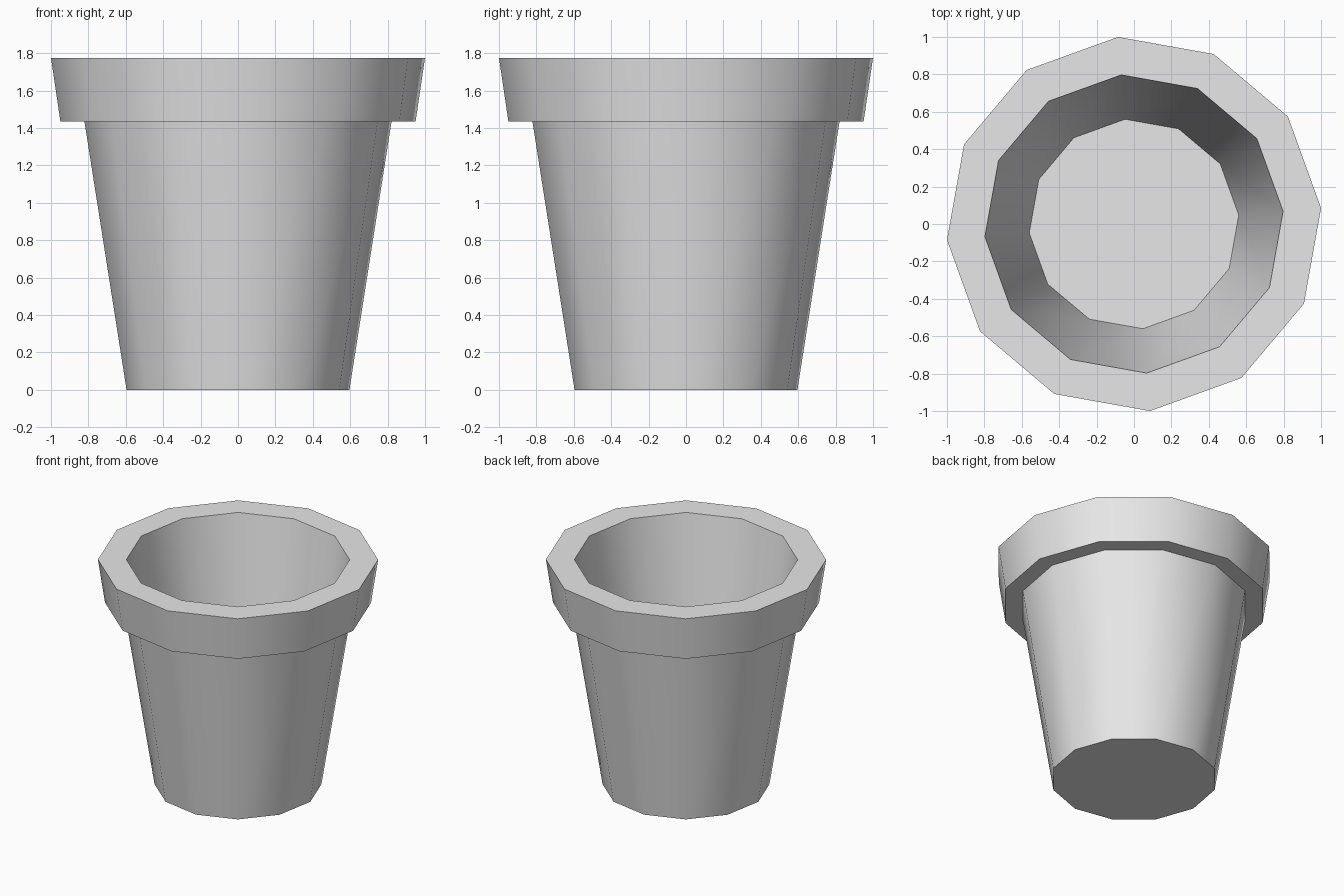
import bpy, bmesh, math

cube = bpy.data.objects.get("Cube")
if cube:
    bpy.data.objects.remove(cube, do_unlink=True)

SIDES = 12
TURN = math.radians(4.87)

# One plain grey for the whole pot
grey = bpy.data.materials.new("plain_grey")
grey.use_nodes = True
colour = (0.8, 0.8, 0.8, 1)
grey.diffuse_color = colour
grey.node_tree.nodes["Principled BSDF"].inputs["Base Color"].default_value = colour


def lathe(name, profile):
    """Closed twelve-sided shell from (radius, height) rings, capped at both ends."""
    bm = bmesh.new()
    rings = []
    for r, z in profile:
        angles = [TURN + math.tau * i / SIDES for i in range(SIDES)]
        rings.append([bm.verts.new((r * math.cos(a), r * math.sin(a), z)) for a in angles])
    for low, high in zip(rings, rings[1:]):
        for i in range(SIDES):
            j = (i + 1) % SIDES
            bm.faces.new((low[i], low[j], high[j], high[i]))
    bm.faces.new(rings[0][::-1])
    bm.faces.new(rings[-1])
    bmesh.ops.recalc_face_normals(bm, faces=bm.faces)
    mesh = bpy.data.meshes.new(name)
    bm.to_mesh(mesh)
    bm.free()
    mesh.materials.append(grey)
    obj = bpy.data.objects.new(name, mesh)
    bpy.context.collection.objects.link(obj)
    return obj


# Outer wall, rim band, rim top, inner wall and floor, from the base up and in
pot = lathe("plant_pot", [
    (0.598, 0), (0.824, 1.435),
    (0.953, 1.435), (1.0036, 1.775),
    (0.8, 1.775), (0.562, 0.11),
])

bpy.ops.object.select_all(action="DESELECT")
pot.select_set(True)
bpy.context.view_layer.objects.active = pot
bpy.ops.object.shade_smooth_by_angle(angle=math.radians(40))
